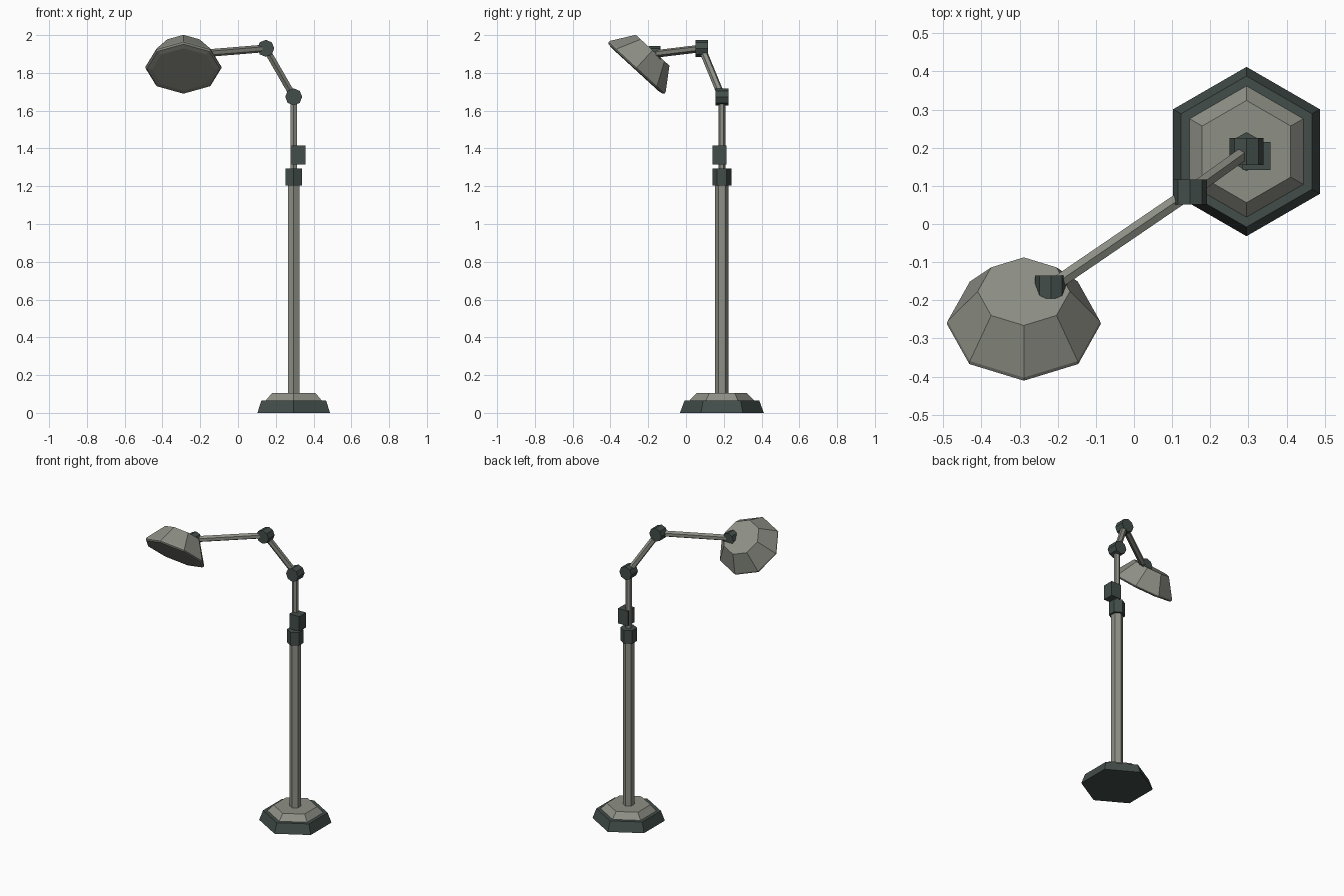
import bpy, bmesh, math
from mathutils import Vector

cube = bpy.data.objects.get("Cube")
if cube:
    bpy.data.objects.remove(cube, do_unlink=True)


def material(name, colour):
    m = bpy.data.materials.new(name)
    m.use_nodes = True
    m.diffuse_color = (*colour, 1)
    bsdf = m.node_tree.nodes["Principled BSDF"]
    bsdf.inputs["Base Color"].default_value = (*colour, 1)
    bsdf.inputs["Roughness"].default_value = 0.8
    return m


GREY = material("warm grey metal", (0.27, 0.28, 0.24))
DARK = material("dark green grey", (0.055, 0.075, 0.068))


def finish(name, bm, mats):
    bmesh.ops.recalc_face_normals(bm, faces=bm.faces)
    mesh = bpy.data.meshes.new(name)
    bm.to_mesh(mesh)
    bm.free()
    for m in mats:
        mesh.materials.append(m)
    ob = bpy.data.objects.new(name, mesh)
    bpy.context.collection.objects.link(ob)
    return ob


def lathe(name, origin, axis, ref, sides, profile, mats):
    """Closed faceted solid: profile of (radius, distance) along axis, first corner towards ref."""
    origin, a, ref = Vector(origin), Vector(axis).normalized(), Vector(ref)
    u = (ref - a * ref.dot(a)).normalized()
    v = a.cross(u)
    bm = bmesh.new()
    rings = []
    for r, t in profile:
        angles = [math.tau * i / sides for i in range(sides)]
        rings.append([bm.verts.new(origin + a * t + (u * math.cos(k) + v * math.sin(k)) * r)
                      for k in angles])
    for lo, hi in zip(rings, rings[1:]):
        for i in range(sides):
            j = (i + 1) % sides
            bm.faces.new((lo[i], lo[j], hi[j], hi[i]))
    bm.faces.new(rings[0])
    bm.faces.new(rings[-1])
    return finish(name, bm, mats)


def rod(name, p, q, radius, ref, mat, sides=6):
    d = Vector(q) - Vector(p)
    return lathe(name, p, d, ref, sides, [(radius, 0), (radius, d.length)], [mat])


def joint(name, centre, radius, width):
    c, h = Vector(centre), Vector((0, width / 2, 0))
    return rod(name, c - h, c + h, radius, Z, DARK, 8)


X, Y, Z = (1, 0, 0), (0, 1, 0), (0, 0, 1)
PX, PY = 0.295, 0.19
ELBOW_LOW = (PX, PY, 1.673)
ELBOW_HIGH = (0.147, 0.084, 1.93)
HEAD_JOINT = (-0.218, -0.165, 1.9)

# Stepped hexagonal foot: dark skirt, grey cap
foot = lathe("base", (PX, PY, 0), Z, Y, 6,
             [(0.222, 0), (0.198, 0.065), (0.172, 0.065), (0.134, 0.104)], [DARK, GREY])
for f in foot.data.polygons:
    f.material_index = int(f.center.z > 0.07)

# Post
rod("lower_pole", (PX, PY, 0.1), (PX, PY, 1.21), 0.036, Y, GREY)
rod("collar", (PX, PY, 1.205), (PX, PY, 1.294), 0.051, Y, DARK)
rod("upper_pole", (PX, PY, 1.29), ELBOW_LOW, 0.019, Y, GREY)

# Switch box on the post
bm = bmesh.new()
bmesh.ops.create_cube(bm, size=1)
bmesh.ops.scale(bm, vec=(0.074, 0.073, 0.1), verts=bm.verts)
bmesh.ops.translate(bm, vec=(0.321, 0.178, 1.365), verts=bm.verts)
finish("switch_box", bm, [DARK])

# Jointed arm
joint("lower_joint", ELBOW_LOW, 0.045, 0.07)
rod("lower_arm", ELBOW_LOW, ELBOW_HIGH, 0.02, Z, GREY)
joint("upper_joint", ELBOW_HIGH, 0.045, 0.066)
rod("upper_arm", ELBOW_HIGH, HEAD_JOINT, 0.02, Z, GREY)
joint("head_joint", HEAD_JOINT, 0.042, 0.06)

# Octagonal shade tilted forward, with a chamfered rim
lathe("lamp_shade", (-0.289, -0.27, 1.818), (0, 0.675, 0.737), X, 8,
      [(0.166, 0), (0.194, 0.004), (0.202, 0.012), (0.2, 0.022), (0.121, 0.138)], [GREY])
